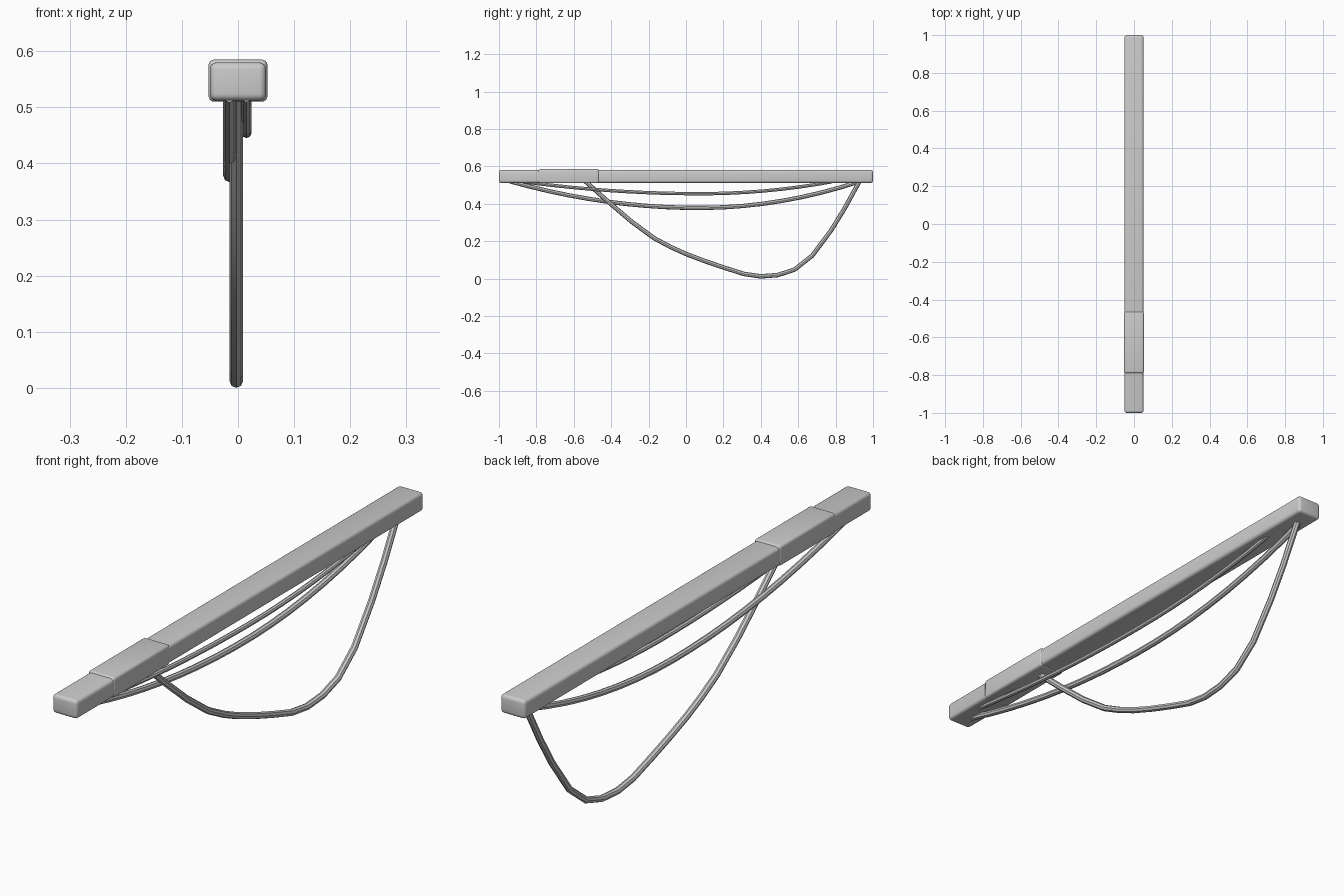
import bpy
from mathutils import Vector

cube = bpy.data.objects.get("Cube")
if cube:
    bpy.data.objects.remove(cube, do_unlink=True)

grey = bpy.data.materials.new("light_grey")
grey.use_nodes = True
colour = (0.6, 0.6, 0.6, 1)
grey.diffuse_color = colour
grey.node_tree.nodes["Principled BSDF"].inputs["Base Color"].default_value = colour


def finish(obj, name):
    obj.name = name
    obj.data.materials.clear()
    obj.data.materials.append(grey)
    bpy.ops.object.select_all(action="DESELECT")
    obj.select_set(True)
    bpy.context.view_layer.objects.active = obj


def bar(name, low, high, bevel):
    """Rounded box between two corners."""
    low, high = Vector(low), Vector(high)
    bpy.ops.mesh.primitive_cube_add(size=1, location=(low + high) / 2)
    obj = bpy.context.object
    obj.scale = high - low
    bpy.ops.object.transform_apply(location=False, rotation=False, scale=True)
    finish(obj, name)
    mod = obj.modifiers.new("rounded_edges", "BEVEL")
    mod.width = bevel
    mod.segments = 4
    bpy.ops.object.modifier_apply(modifier=mod.name)
    bpy.ops.object.shade_smooth_by_angle(angle=0.6)


def cable(name, x, radius, path):
    """Round cable swept along (y, z) points."""
    curve = bpy.data.curves.new(name, "CURVE")
    curve.dimensions = "3D"
    curve.bevel_depth = radius
    curve.bevel_resolution = 2
    curve.use_fill_caps = True
    spline = curve.splines.new("POLY")
    spline.points.add(len(path) - 1)
    for point, (y, z) in zip(spline.points, path):
        point.co = (x, y, z, 1)
    obj = bpy.data.objects.new(name, curve)
    bpy.context.collection.objects.link(obj)
    finish(obj, name)
    bpy.ops.object.convert(target="MESH")
    bpy.ops.object.shade_smooth_by_angle(angle=0.6)


def sag(start, end, middle, top, bottom, steps=18):
    """Hanging path made of two half parabolas meeting at the lowest point."""
    path = []
    for i in range(steps + 1):
        y = start + (end - start) * i / steps
        side = start if y < middle else end
        t = (y - middle) / (side - middle)
        path.append((y, bottom + (top - bottom) * t * t))
    return path


# Beam and the collar around its front part
bar("beam", (-0.05, -1, 0.512), (0.05, 1, 0.58), 0.012)
bar("collar", (-0.0525, -0.79, 0.51), (0.0525, -0.465, 0.585), 0.01)

# Three hanging cables
cable("short_cable", 0.015, 0.009, sag(-0.87, 0.78, 0.08, 0.518, 0.454))
cable("middle_cable", -0.015, 0.0115, sag(-0.94, 0.93, 0.07, 0.52, 0.378))
cable("long_cable", -0.003, 0.012, [
    (-0.54, 0.522), (-0.41, 0.406), (-0.29, 0.304), (-0.17, 0.216), (-0.08, 0.168),
    (0, 0.132), (0.1, 0.094), (0.2, 0.06), (0.31, 0.025), (0.4, 0.012), (0.49, 0.019),
    (0.58, 0.048), (0.675, 0.123), (0.775, 0.257), (0.845, 0.37), (0.93, 0.525)])
